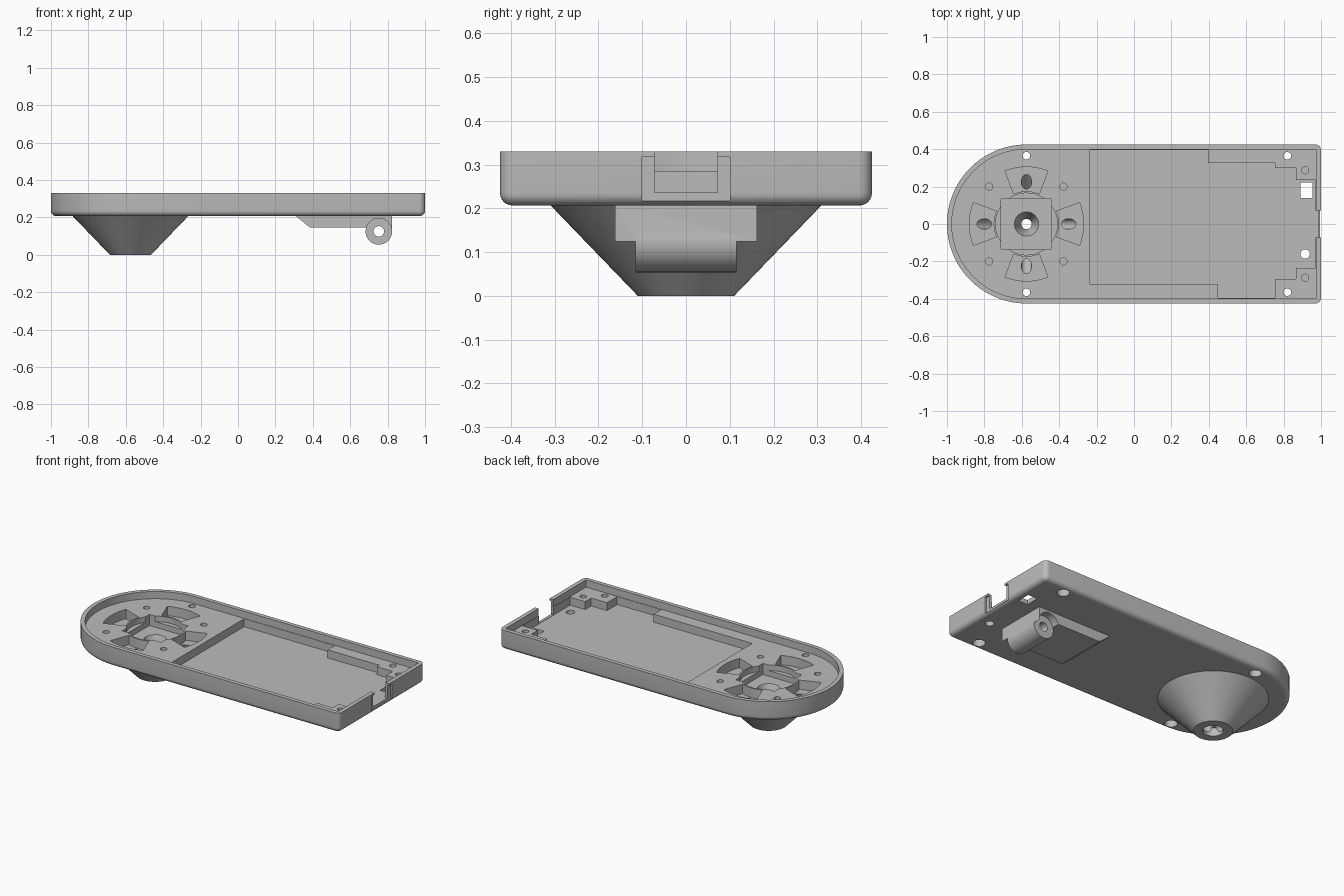
import bpy, bmesh, math
from mathutils import Vector

cube = bpy.data.objects.get("Cube")
if cube:
    bpy.data.objects.remove(cube)

grey = bpy.data.materials.new("plain grey")
grey.use_nodes = True
grey.diffuse_color = (0.5, 0.5, 0.5, 1)
grey.node_tree.nodes["Principled BSDF"].inputs["Base Color"].default_value = (0.5, 0.5, 0.5, 1)

HUB = -0.575      # x of the round end's centre
RADIUS = 0.425    # half width of the housing
BASE, TOP = 0.207, 0.33
FLOOR, DECK = 0.235, 0.285


def loft(name, rings):
    """Solid through a stack of closed rings with equal point counts."""
    bm = bmesh.new()
    loops = [[bm.verts.new(p) for p in ring] for ring in rings]
    n = len(loops[0])
    for a, b in zip(loops, loops[1:]):
        for i in range(n):
            j = (i + 1) % n
            bm.faces.new((a[i], a[j], b[j], b[i]))
    bm.faces.new(loops[0][::-1])
    bm.faces.new(loops[-1])
    bmesh.ops.recalc_face_normals(bm, faces=bm.faces)
    mesh = bpy.data.meshes.new(name)
    bm.to_mesh(mesh)
    bm.free()
    mesh.materials.append(grey)
    obj = bpy.data.objects.new(name, mesh)
    bpy.context.collection.objects.link(obj)
    return obj


def prism(name, points, z0, z1):
    return loft(name, [[(x, y, z) for x, y in points] for z in (z0, z1)])


def box(name, x0, x1, y0, y1, z0, z1):
    return prism(name, [(x0, y0), (x1, y0), (x1, y1), (x0, y1)], z0, z1)


def rod(name, start, end, r0, r1=None, sides=32):
    """Cylinder or cone between two points."""
    start, end = Vector(start), Vector(end)
    turn = (end - start).to_track_quat("Z", "Y")
    rings = []
    for centre, r in ((start, r0), (end, r0 if r1 is None else r1)):
        angles = [math.tau * i / sides for i in range(sides)]
        rings.append([centre + turn @ Vector((r * math.cos(a), r * math.sin(a), 0)) for a in angles])
    return loft(name, rings)


def combine(target, other, operation="DIFFERENCE"):
    mod = target.modifiers.new("cut", "BOOLEAN")
    mod.operation = operation
    mod.solver = "EXACT"
    mod.object = other
    bpy.context.view_layer.objects.active = target
    bpy.ops.object.modifier_apply(modifier=mod.name)
    bpy.data.objects.remove(other)


def drill(target, x, y, z0, z1, r, r1=None):
    combine(target, rod("drill", (x, y, z0), (x, y, z1), r, r1))


def arc(cx, cy, r, a0, a1, steps):
    angles = [math.radians(a0 + (a1 - a0) * i / steps) for i in range(steps + 1)]
    return [(cx + r * math.cos(a), cy + r * math.sin(a)) for a in angles]


def outline(inset):
    """Round-ended plan shape, shrunk by an inset."""
    half, c = RADIUS - inset, max(0.03 - inset, 0.004)
    end = 1 - inset
    return (arc(HUB, 0, half, 90, 270, 64) + arc(end - c, c - half, c, -90, 0, 6)
            + arc(end - c, half - c, c, 0, 90, 6))


# Housing with a rounded lower edge
fillet = 0.028
rings = []
for i in range(7):
    a = math.radians(15 * i)
    inset, z = fillet * (1 - math.sin(a)), BASE + fillet * (1 - math.cos(a))
    rings.append([(x, y, z) for x, y in outline(inset)])
rings.append([(x, y, TOP) for x, y in outline(0)])
housing = loft("housing", rings)

# Conical foot, joined to the housing
combine(housing, rod("foot", (HUB, 0, 0), (HUB, 0, 0.22), 0.11, 0.322, 64), "UNION")

# Upper recess, then the deeper tray that leaves ledges and corner blocks
combine(housing, prism("recess", outline(0.026), DECK, 0.4))
tray = [(-0.235, -0.32), (0.45, -0.32), (0.45, -0.396), (0.755, -0.396),
        (0.755, -0.295), (0.865, -0.295), (0.865, -0.235), (0.97, -0.235),
        (0.97, 0.235), (0.865, 0.235), (0.865, 0.3), (0.755, 0.3),
        (0.755, 0.325), (0.395, 0.325), (0.395, 0.396), (-0.235, 0.396)]
combine(housing, prism("tray", tray, FLOOR, 0.41))

# Connector slot in the end wall, with a shallow outer recess
combine(housing, box("slot", 0.93, 1.1, -0.072, 0.072, 0.237, 0.42))
combine(housing, box("slot_recess", 0.988, 1.1, -0.1, 0.1, 0.217, 0.318))

# Hub pockets
combine(housing, rod("hub_ring", (HUB, 0, 0.25), (HUB, 0, 0.4), 0.165, None, 64))
combine(housing, box("hub_square", HUB - 0.135, HUB + 0.135, -0.135, 0.135, 0.215, 0.42))
for turn in range(0, 360, 90):
    sector = (arc(HUB, 0, 0.305, turn - 22, turn + 22, 12)
              + arc(HUB, 0, 0.175, turn + 23, turn - 23, 12))
    combine(housing, prism("sector", sector, 0.226, 0.4))

# Central bore, open at both ends
drill(housing, HUB, 0, 0.13, 0.2151, 0.028, 0.065)
drill(housing, HUB, 0, -0.1, 0.3, 0.028)
drill(housing, HUB, 0, -0.05, 0.05, 0.058)

# Sloping channels from the sectors down to the bore
for turn in range(0, 360, 90):
    c, s = math.cos(math.radians(turn)), math.sin(math.radians(turn))
    low, high = 0.03, 0.265
    combine(housing, rod("channel", (HUB + low * c, low * s, low),
                         (HUB + high * c, high * s, high), 0.028))

# Screw holes, countersunk from below, and blind pilot holes
for side in (-1, 1):
    for x in (HUB, 0.82):
        drill(housing, x, side * 0.365, 0.1, 0.4, 0.02)
        drill(housing, x, side * 0.365, 0.1, 0.25, 0.036)
    for x in (-0.775, -0.377):
        drill(housing, x, side * 0.2, 0.235, 0.4, 0.019)
    drill(housing, 0.915, side * 0.287, 0.235, 0.4, 0.019)

# Button hole and square window
drill(housing, 0.915, -0.16, 0.1, 0.4, 0.025)
combine(housing, box("window", 0.89, 0.955, 0.138, 0.222, 0.1, 0.4))

# Hinge plate under the tray, hollowed beside the barrel
profile = [(0.31, 0.212), (0.31, BASE), (0.385, 0.145), (0.75, 0.145),
           (0.75, 0.125), (0.823, 0.125), (0.823, 0.212)]
plate = loft("hinge_plate", [[(x, y, z) for x, z in profile] for y in (-0.162, 0.162)])
PIN = (0.753, 0.125)
for side in (-1, 1):
    combine(plate, rod("cheek", (PIN[0], side * 0.115, PIN[1]),
                       (PIN[0], side * 0.3, PIN[1]), 0.0695, None, 48))
combine(plate, rod("barrel", (PIN[0], -0.115, PIN[1]),
                   (PIN[0], 0.115, PIN[1]), 0.071, None, 48), "UNION")
combine(plate, rod("pin_hole", (PIN[0], -0.3, PIN[1]), (PIN[0], 0.3, PIN[1]), 0.028))

# Smooth the curved faces, keep edges sharp
for obj in (housing, plate):
    bpy.ops.object.select_all(action="DESELECT")
    obj.select_set(True)
    bpy.context.view_layer.objects.active = obj
    bpy.ops.object.shade_smooth_by_angle(angle=math.radians(30))
